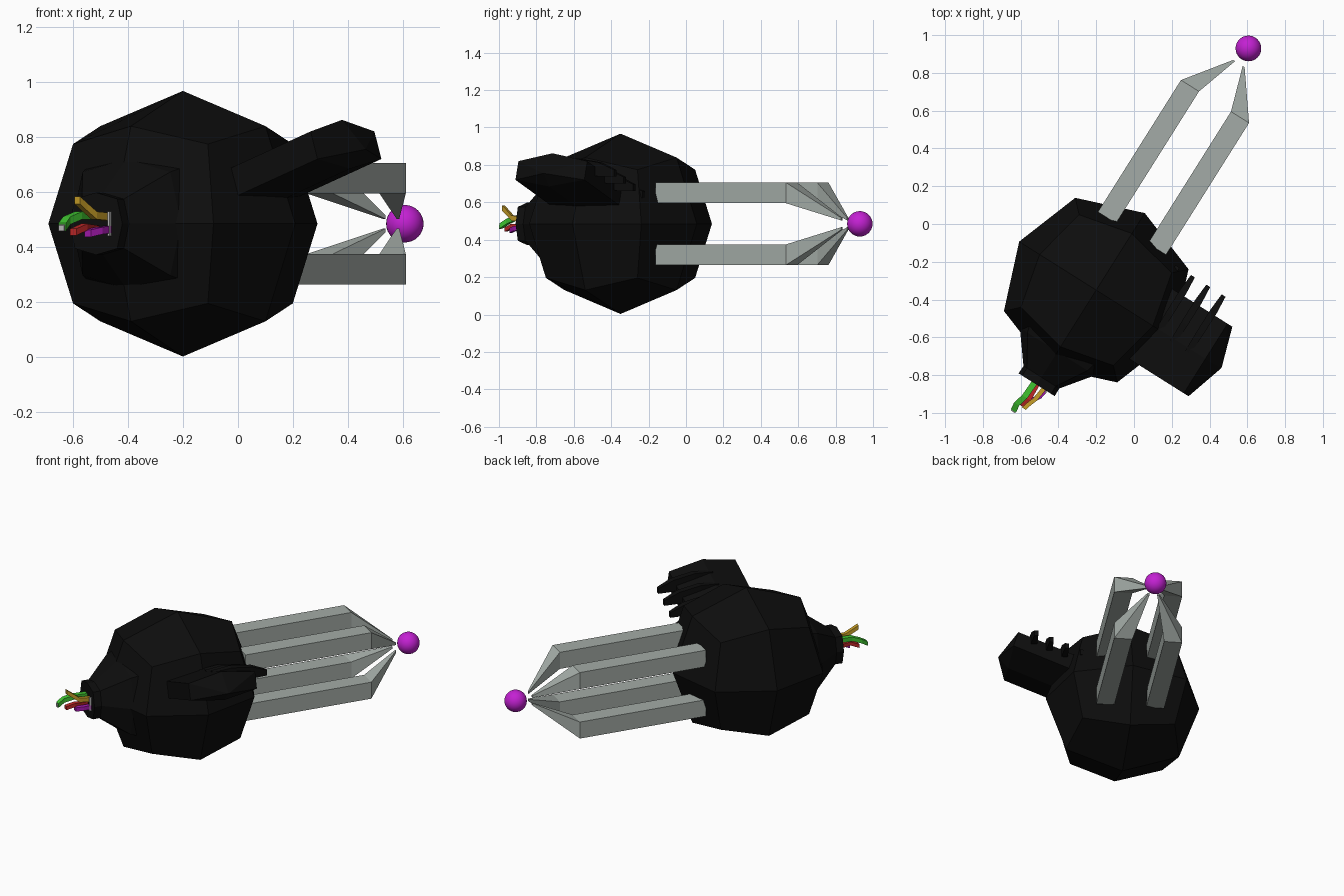
import bpy, bmesh, math
from mathutils import Matrix, Vector

if "Cube" in bpy.data.objects:
    bpy.data.objects.remove(bpy.data.objects["Cube"])

# Local frame: Y runs along the prongs, X to the side, origin at the body centre
FRAME = Matrix.Translation((-0.2, -0.35, 0.485)) @ Matrix.Rotation(math.radians(-32.2), 4, 'Z')


def material(name, rgb):
    m = bpy.data.materials.new(name)
    m.diffuse_color = (*rgb, 1)
    m.use_nodes = True
    m.node_tree.nodes["Principled BSDF"].inputs["Base Color"].default_value = m.diffuse_color
    return m


BLACK = material("black", (0.004, 0.004, 0.004))
GREY = material("metal grey", (0.37, 0.41, 0.385))
MAGENTA = material("magenta", (0.55, 0.015, 0.65))
GREEN = material("wire green", (0.05, 0.55, 0.03))
GOLD = material("wire gold", (0.55, 0.33, 0.02))
RED = material("wire red", (0.5, 0.02, 0.02))
PURPLE = material("wire purple", (0.35, 0.01, 0.4))
PALE = material("bare wire", (0.5, 0.5, 0.5))


def finish(name, bm, mat, smooth=False):
    bmesh.ops.recalc_face_normals(bm, faces=bm.faces)
    bm.transform(FRAME)
    me = bpy.data.meshes.new(name)
    bm.to_mesh(me)
    bm.free()
    me.materials.append(mat)
    for p in me.polygons:
        p.use_smooth = smooth
    ob = bpy.data.objects.new(name, me)
    bpy.context.collection.objects.link(ob)
    return ob


def loft(name, rings, mat, peak=None):
    """Skin matching rings of points; the last ring may close to a peak."""
    bm = bmesh.new()
    vs = [[bm.verts.new(p) for p in r] for r in rings]
    n = len(rings[0])
    for a, b in zip(vs, vs[1:]):
        for i in range(n):
            j = (i + 1) % n
            bm.faces.new((a[i], a[j], b[j], b[i]))
    bm.faces.new(vs[0])
    if peak:
        tip = bm.verts.new(peak)
        for i in range(n):
            bm.faces.new((vs[-1][i], vs[-1][(i + 1) % n], tip))
    else:
        bm.faces.new(vs[-1])
    return finish(name, bm, mat)


def box_ring(y, x0, x1, z0, z1):
    return [(x0, y, z0), (x1, y, z0), (x1, y, z1), (x0, y, z1)]


# Body: cube split once and rounded into a 24-sided ball
bm = bmesh.new()
bmesh.ops.create_cube(bm, size=1)
bmesh.ops.subdivide_edges(bm, edges=bm.edges[:], cuts=1, use_grid_fill=True)
for v in bm.verts:
    on_axis = sum(abs(c) > 0.1 for c in v.co) == 1
    v.co = v.co.normalized() * (0.482 if on_axis else 0.501)
finish("body", bm, BLACK)

# Neck at the back of the prongs, eight sided
rings = []
for y, r in ((-0.28, 0.27), (-0.385, 0.235), (-0.545, 0.112), (-0.592, 0.113)):
    k = r * 0.8
    rings.append([(r, y, 0), (k, y, k), (0, y, r), (-k, y, k),
                  (-r, y, 0), (-k, y, -k), (0, y, -r), (k, y, -k)])
loft("neck", rings, BLACK)

# Side fin: flat block rising outwards with a pointed end
rings = []
for xt, zm in ((0.22, 0.10), (0.698, 0.285)):
    rings.append([(xt + 0.015, -0.215, zm - 0.05), (xt + 0.02, 0, zm - 0.085),
                  (xt + 0.015, 0.22, zm - 0.05), (xt - 0.015, 0.22, zm + 0.05),
                  (xt - 0.015, 0, zm + 0.092), (xt - 0.015, -0.215, zm + 0.05)])
loft("side_fin", rings, BLACK, (0.781, 0.005, 0.27))

# Grip bars lying across the side fin
for i in range(4):
    x = 0.298 + 0.096 * i
    z = 0.285 + 0.4 * (x - 0.69)
    loft("grip_bar", [box_ring(-0.02, x - 0.016, x + 0.016, z + 0.05, z + 0.095),
                      box_ring(0.10, x - 0.019, x + 0.019, z + 0.035, z + 0.105),
                      box_ring(0.24, x - 0.019, x + 0.019, z + 0.01, z + 0.085),
                      box_ring(0.335, x - 0.012, x + 0.012, z + 0.01, z + 0.045)], BLACK)

# Four prongs closing on the ball
for sx in (-1, 1):
    for sz in (-1, 1):
        loft("prong", [box_ring(y, sx * a, sx * b, sz * c, sz * d) for y, a, b, c, d in (
            (0.355, 0.10, 0.213, 0.11, 0.22),
            (1.18, 0.10, 0.213, 0.11, 0.22),
            (1.417, 0.024, 0.036, 0.018, 0.032))], GREY)

# Glowing ball at the prong tips
bm = bmesh.new()
bmesh.ops.create_uvsphere(bm, u_segments=32, v_segments=16, radius=0.068,
                          matrix=Matrix.Translation((0, 1.512, 0)))
finish("ball", bm, MAGENTA, True)


# Loose wires: flat bent strips leaving the neck
def wire(name, path, w, h, mat):
    loft(name, [box_ring(y, x - w, x + w, z - h, z + h) for x, y, z in path], mat)


wire("green_wire", [(-0.015, -0.58, 0.03), (-0.02, -0.68, 0.03), (-0.035, -0.735, 0.012), (-0.03, -0.775, -0.012)],
     0.016, 0.014, GREEN)
wire("gold_wire", [(0.045, -0.58, 0.025), (0.035, -0.66, 0.03), (0.02, -0.7, 0.06), (0.01, -0.735, 0.085)],
     0.012, 0.014, GOLD)
wire("red_wire", [(0.0, -0.58, -0.02), (0.005, -0.68, -0.012), (-0.01, -0.73, -0.03)],
     0.014, 0.012, RED)
wire("purple_wire", [(0.055, -0.58, -0.02), (0.045, -0.64, -0.025), (0.02, -0.68, -0.035)],
     0.014, 0.013, PURPLE)
wire("green_wire_end", [(-0.03, -0.77, -0.01), (-0.03, -0.78, -0.017)], 0.012, 0.01, PALE)
wire("torn_edge", [(0.062, -0.585, 0.0), (0.062, -0.605, 0.0)], 0.004, 0.045, PALE)
